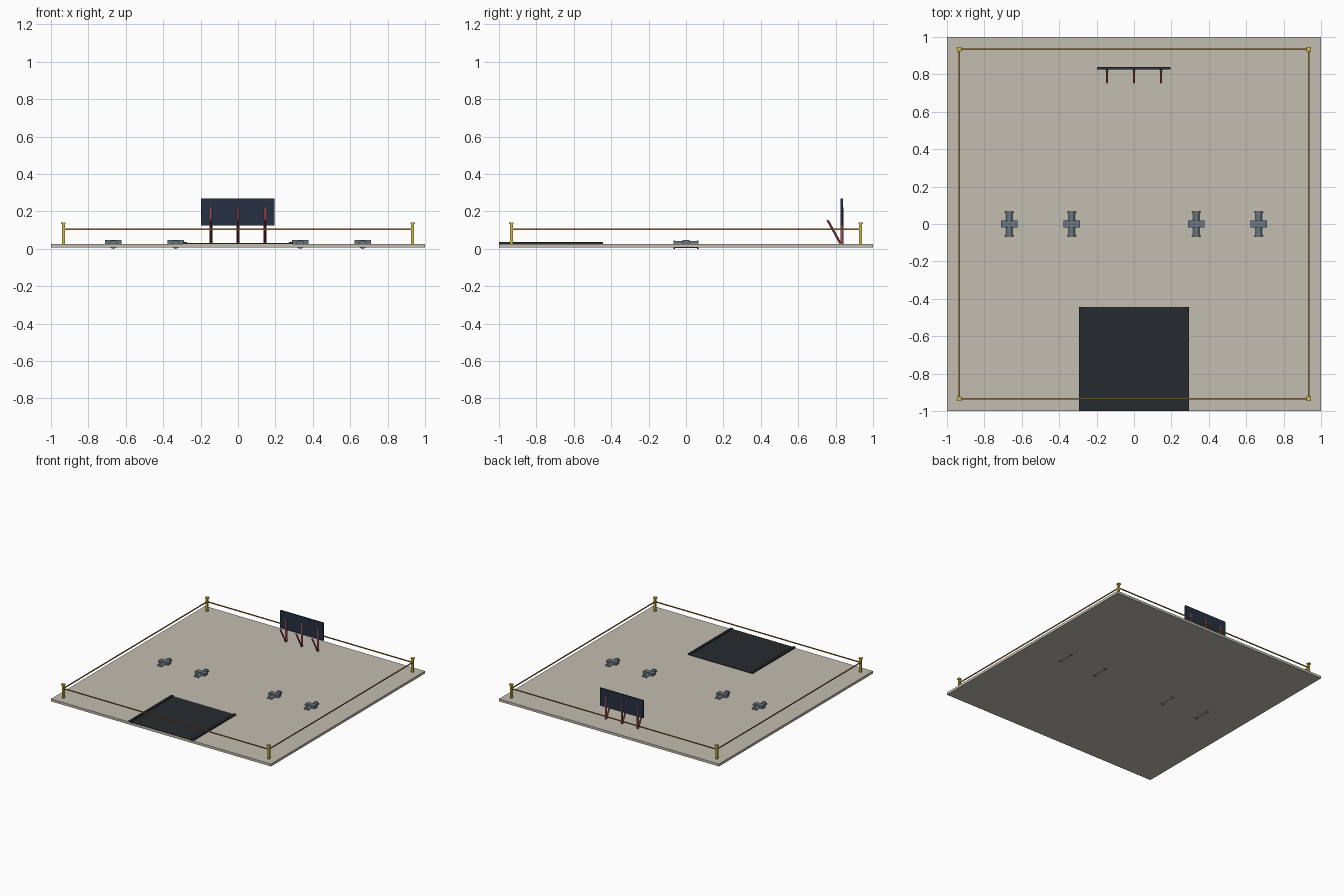
import bpy
from mathutils import Vector

if "Cube" in bpy.data.objects:
    bpy.data.objects.remove(bpy.data.objects["Cube"])


def material(name, rgb):
    m = bpy.data.materials.new(name)
    m.diffuse_color = (*rgb, 1)
    m.use_nodes = True
    m.node_tree.nodes["Principled BSDF"].inputs["Base Color"].default_value = m.diffuse_color
    return m


BEIGE = material("concrete", (0.55, 0.51, 0.44))
ASPHALT = material("asphalt", (0.02, 0.024, 0.027))
STEEL = material("steel", (0.14, 0.18, 0.22))
YELLOW = material("yellow", (0.62, 0.50, 0.06))
ROPE = material("rope", (0.40, 0.21, 0.04))
NAVY = material("navy", (0.02, 0.03, 0.055))
RED = material("red", (0.36, 0.07, 0.08))


def box(name, lo, hi, mat):
    lo, hi = Vector(lo), Vector(hi)
    bpy.ops.mesh.primitive_cube_add(size=1, location=(lo + hi) / 2)
    ob = bpy.context.object
    ob.name = name
    ob.scale = hi - lo
    ob.data.materials.append(mat)
    return ob


def rod(name, a, b, r, mat, sides=16):
    a, b = Vector(a), Vector(b)
    d = b - a
    bpy.ops.mesh.primitive_cylinder_add(vertices=sides, radius=r, depth=d.length, location=(a + b) / 2)
    ob = bpy.context.object
    ob.name = name
    ob.rotation_euler = d.to_track_quat('Z', 'Y').to_euler()
    ob.data.materials.append(mat)
    bpy.ops.object.shade_smooth_by_angle()
    return ob


TOP = 0.026

# ground slab
box("ground_slab", (-1, -1, 0.006), (1, 1, TOP), BEIGE)

# entrance apron with side curbs
box("entrance_apron", (-0.29, -1, 0.02), (0.29, -0.445, 0.030), ASPHALT)
for s in (-1, 1):
    x = s * 0.284
    box("apron_curb", (x - 0.01, -1, 0.02), (x + 0.01, -0.445, 0.037), ASPHALT)

# corner posts with caps
P = 0.934
for sx in (-1, 1):
    for sy in (-1, 1):
        x, y = sx * P, sy * P
        box("fence_post", (x - 0.008, y - 0.008, TOP), (x + 0.008, y + 0.008, 0.135), YELLOW)
        box("fence_post_cap", (x - 0.013, y - 0.013, 0.132), (x + 0.013, y + 0.013, 0.141), YELLOW)

# rails between posts
for s in (-1, 1):
    y = s * P
    box("fence_rail_x", (-P, y - 0.003, 0.100), (P, y + 0.003, 0.108), ROPE)
    box("fence_rail_y", (y - 0.003, -P, 0.100), (y + 0.003, P, 0.108), ROPE)

# flanged pipe units: block, pipe and end flanges
for x in (-0.667, -0.333, 0.333, 0.667):
    box("unit_block", (x - 0.043, -0.019, 0.024), (x + 0.043, 0.019, 0.047), STEEL)
    rod("unit_pipe", (x, -0.062, 0.023), (x, 0.062, 0.023), 0.018, STEEL)
    for s in (-1, 1):
        rod("unit_flange", (x, s * 0.058, 0.0225), (x, s * 0.067, 0.0225), 0.0225, STEEL)

# sign board on three posts with slanted braces
box("sign_board", (-0.197, 0.827, 0.125), (0.195, 0.839, 0.27), NAVY)
for x in (-0.145, 0, 0.145):
    rod("sign_post", (x, 0.833, TOP), (x, 0.833, 0.22), 0.008, RED, 12)
    rod("sign_brace", (x, 0.826, 0.028), (x, 0.757, 0.153), 0.006, RED, 12)
